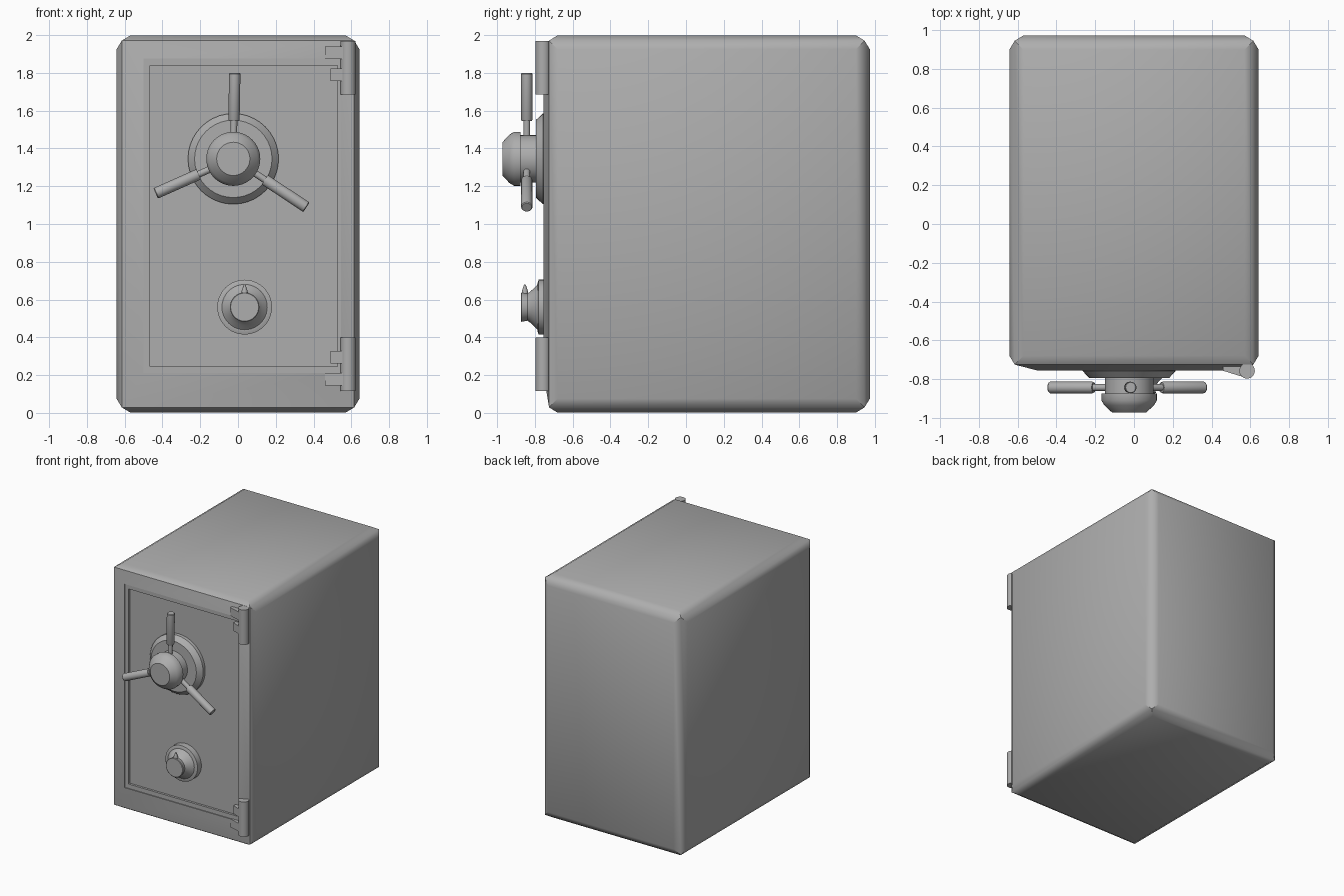
import bpy, bmesh, math
from mathutils import Vector, Matrix

if "Cube" in bpy.data.objects:
    bpy.data.objects.remove(bpy.data.objects["Cube"])

steel = bpy.data.materials.new("steel grey")
steel.diffuse_color = (0.42, 0.42, 0.42, 1)
steel.use_nodes = True
steel.node_tree.nodes["Principled BSDF"].inputs["Base Color"].default_value = steel.diffuse_color


def finish(bm, name, angle=35):
    bmesh.ops.recalc_face_normals(bm, faces=bm.faces)
    mesh = bpy.data.meshes.new(name)
    bm.to_mesh(mesh)
    bm.free()
    ob = bpy.data.objects.new(name, mesh)
    bpy.context.collection.objects.link(ob)
    mesh.materials.append(steel)
    bpy.ops.object.select_all(action='DESELECT')
    ob.select_set(True)
    bpy.context.view_layer.objects.active = ob
    bpy.ops.object.shade_smooth_by_angle(angle=math.radians(angle))
    return ob


def lathe(name, start, direction, profile, sides=32):
    """Solid of revolution; profile is (radius, distance along direction)."""
    bm = bmesh.new()
    rot = Vector(direction).to_track_quat('Z', 'Y')
    rings = []
    for r, d in profile:
        rings.append([bm.verts.new(Vector(start) + rot @ Vector(
            (r * math.cos(math.tau * i / sides), r * math.sin(math.tau * i / sides), d)))
            for i in range(sides)])
    for a, b in zip(rings, rings[1:]):
        for i in range(sides):
            j = (i + 1) % sides
            bm.faces.new((a[i], a[j], b[j], b[i]))
    bm.faces.new(rings[0])
    bm.faces.new(rings[-1])
    return finish(bm, name)


def prism(name, outline, z0, z1):
    """Upright prism from an xy outline."""
    bm = bmesh.new()
    low = [bm.verts.new((x, y, z0)) for x, y in outline]
    top = [bm.verts.new((x, y, z1)) for x, y in outline]
    bm.faces.new(low)
    bm.faces.new(top)
    for i in range(len(low)):
        j = (i + 1) % len(low)
        bm.faces.new((low[i], low[j], top[j], top[i]))
    return finish(bm, name)


# Safe body: box whose faces swell outwards, with crisp edges
bm = bmesh.new()
bmesh.ops.create_cube(bm, size=1, matrix=Matrix.Translation((0, 0.11, 1))
                      @ Matrix.Diagonal((1.23, 1.67, 1.942, 1)))
bm.faces.ensure_lookup_table()
front = min(bm.faces, key=lambda f: f.calc_center_median().y)
others = [f for f in bm.faces if f is not front]
bmesh.ops.inset_individual(bm, faces=others, thickness=0.065, depth=0.028)

# Front frame, then the stepped recess of the door
STEPS = [(-0.5, 0.545, 0.21, 1.875, -0.755),
         (-0.5, 0.545, 0.21, 1.875, -0.748),
         (-0.467, 0.527, 0.245, 1.84, -0.748),
         (-0.467, 0.527, 0.245, 1.84, -0.73)]
for x0, x1, z0, z1, y in STEPS:
    c = front.calc_center_median()
    bmesh.ops.inset_individual(bm, faces=[front], thickness=0.002)
    for v in front.verts:
        v.co = (x0 if v.co.x < c.x else x1, y, z0 if v.co.z < c.z else z1)
finish(bm, "safe_body")

# Handle wheel: base plate, hub and domed cap
WX, WZ = -0.025, 1.345
lathe("wheel_base", (WX, -0.72, WZ), (0, -1, 0),
      [(0.24, 0), (0.24, 0.038), (0.205, 0.075)], 40)
lathe("wheel_hub", (WX, -0.78, WZ), (0, -1, 0),
      [(0.125, 0), (0.125, 0.095), (0.143, 0.095), (0.143, 0.13),
       (0.128, 0.155), (0.088, 0.192)], 40)

# Three spokes with thicker grips
for n, (deg, length) in enumerate([(89, 0.455), (-33.5, 0.465), (204, 0.45)], 1):
    d = Vector((math.cos(math.radians(deg)), 0, math.sin(math.radians(deg))))
    start = Vector((WX, -0.843, WZ))
    lathe(f"wheel_spoke_{n}", start, d,
          [(0.018, 0.1), (0.018, 0.2), (0.026, 0.2), (0.03, 0.207),
           (0.03, length - 0.005), (0.026, length)], 20)

# Combination dial with its pointer
DX, DZ = 0.035, 0.56
lathe("dial", (DX, -0.72, DZ), (0, -1, 0),
      [(0.145, 0), (0.145, 0.06), (0.128, 0.066), (0.12, 0.066), (0.095, 0.09),
       (0.078, 0.11), (0.072, 0.12), (0.078, 0.15), (0.074, 0.153)], 40)
lathe("dial_pointer", (DX, -0.853, DZ + 0.06), (0, 0, 1),
      [(0.018, 0), (0.016, 0.025), (0.004, 0.06)], 12)

# Hinges, mirrored top and bottom: pin barrel and two tapered leaves
HX, HY = 0.583, -0.757
for side, flip in (("lower", 1), ("upper", -1)):
    def h(z):
        return z if flip == 1 else 2.085 - z
    a, b = sorted((h(0.115), h(0.4)))
    lathe(f"{side}_hinge_barrel", (HX, HY, a), (0, 0, 1),
          [(0.04, 0), (0.04, b - a)], 24)
    for part, x, z0, z1 in (("frame", 0.46, 0.145, 0.212), ("door", 0.49, 0.262, 0.328)):
        a, b = sorted((h(z0), h(z1)))
        prism(f"{side}_hinge_{part}_leaf",
              [(x, -0.725), (x, -0.757), (HX, HY - 0.038), (HX, -0.725)], a, b)
